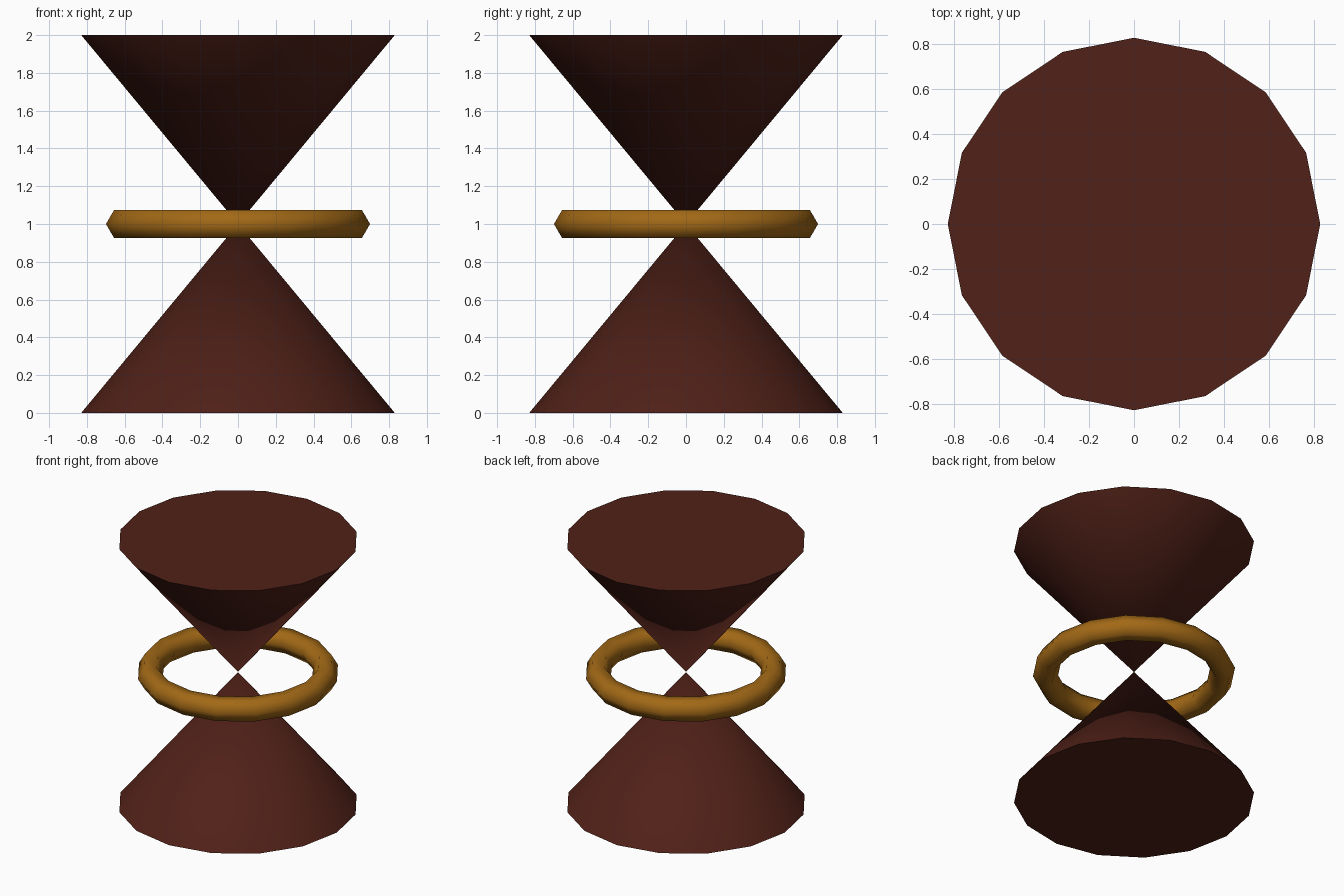
import bpy
from math import pi, radians

if "Cube" in bpy.data.objects:
    bpy.data.objects.remove(bpy.data.objects["Cube"])


def material(name, color):
    mat = bpy.data.materials.new(name)
    mat.diffuse_color = (*color, 1.0)
    mat.use_nodes = True
    mat.node_tree.nodes["Principled BSDF"].inputs["Base Color"].default_value = mat.diffuse_color
    return mat


def finish(name, mat, angle):
    obj = bpy.context.object
    obj.name = name
    obj.data.materials.append(mat)
    bpy.ops.object.shade_smooth_by_angle(angle=radians(angle))
    return obj


wood = material("dark_wood", (0.08, 0.015, 0.009))
brass = material("brass", (0.36, 0.14, 0.008))

# Two 16-sided cones meeting tip to tip at mid height
for name, z, r_bottom, r_top in (("lower_cone", 0.5, 0.83, 0.0),
                                 ("upper_cone", 1.5, 0.0, 0.83)):
    bpy.ops.mesh.primitive_cone_add(vertices=16, radius1=r_bottom, radius2=r_top,
                                    depth=1.0, location=(0, 0, z))
    finish(name, wood, 35)

# Ring with hexagonal section floating around the waist
bpy.ops.mesh.primitive_torus_add(major_segments=16, minor_segments=6,
                                 major_radius=0.612, minor_radius=0.087,
                                 location=(0, 0, 1))
finish("waist_ring", brass, 80)
